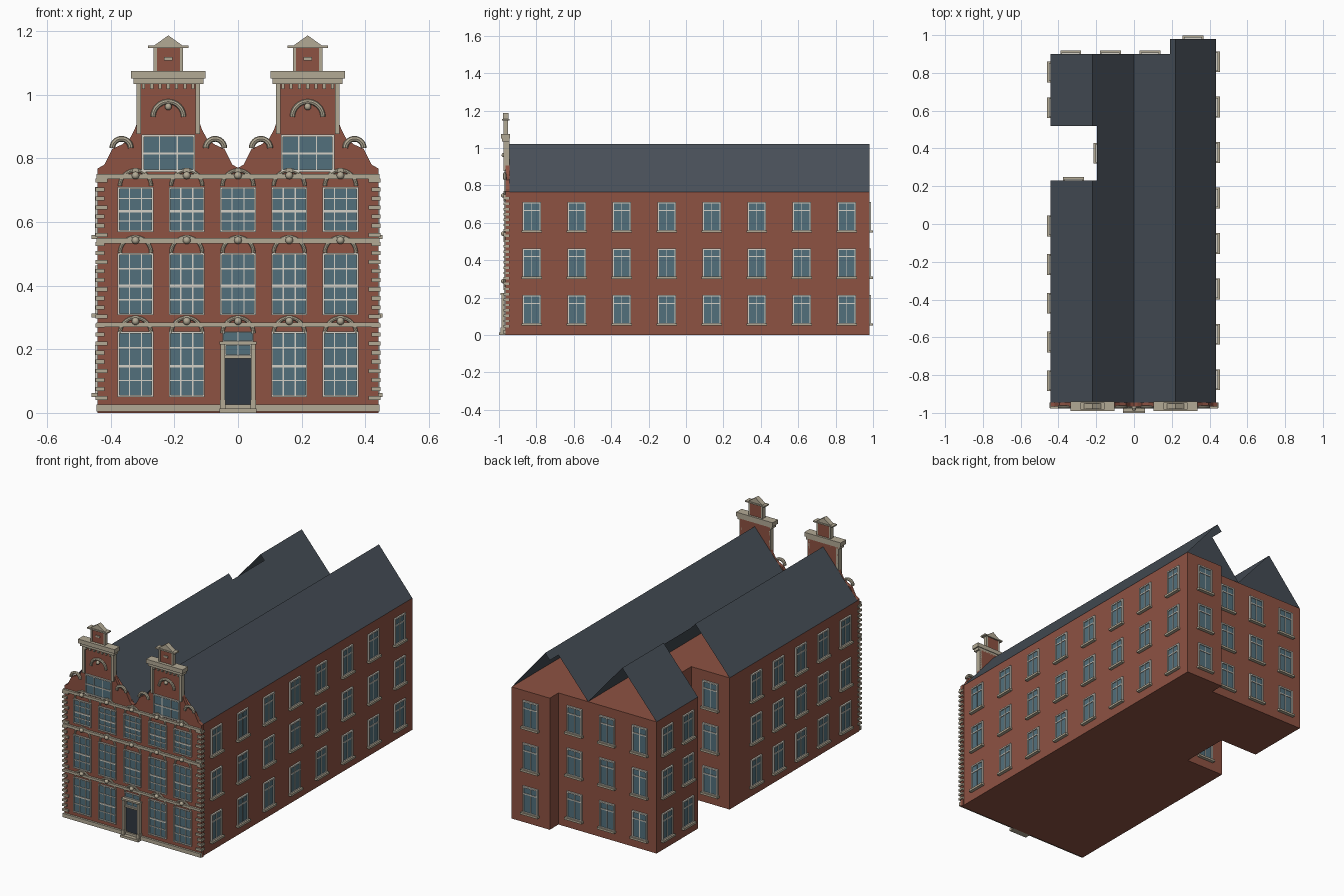
import bpy, bmesh
from math import pi, sin, cos
from mathutils import Matrix, Vector

if "Cube" in bpy.data.objects:
    bpy.data.objects.remove(bpy.data.objects["Cube"])

COLORS = {
    "brick": (0.27, 0.085, 0.055), "slate": (0.065, 0.08, 0.10), "stone": (0.45, 0.40, 0.30),
    "frame": (0.66, 0.64, 0.57), "glass": (0.085, 0.16, 0.20), "door": (0.03, 0.04, 0.055)}
mats = {}
for key, c in COLORS.items():
    mats[key] = bpy.data.materials.new(key)
    mats[key].diffuse_color = (*c, 1)

parts = {}          # part name -> (bmesh, material)
I = Matrix.Identity(4)


def bm_of(name, mat):
    if name not in parts:
        parts[name] = (bmesh.new(), mat)
    return parts[name][0]


def box(name, mat, x0, x1, y0, y1, z0, z1, M=I):
    size = Matrix.Diagonal((x1 - x0, y1 - y0, z1 - z0, 1))
    pos = Matrix.Translation(((x0 + x1) / 2, (y0 + y1) / 2, (z0 + z1) / 2))
    bmesh.ops.create_cube(bm_of(name, mat), size=1, matrix=M @ pos @ size)


def prism(name, mat, pts, axis_vec, origin=lambda a, b: (a, b, 0)):
    bm = bm_of(name, mat)
    f = bm.faces.new([bm.verts.new(origin(*p)) for p in pts])
    ext = bmesh.ops.extrude_face_region(bm, geom=[f], use_keep_orig=True)
    vs = [g for g in ext["geom"] if isinstance(g, bmesh.types.BMVert)]
    bmesh.ops.translate(bm, verts=vs, vec=axis_vec)
    bmesh.ops.recalc_face_normals(bm, faces=bm.faces)


def front_prism(name, mat, pts, y0, y1):
    prism(name, mat, pts, (0, y1 - y0, 0), lambda a, b: (a, y0, b))


def ball(name, x, y, z, r):
    bmesh.ops.create_uvsphere(bm_of(name, "stone"), u_segments=12, v_segments=8, radius=r,
                              matrix=Matrix.Translation((x, y, z)))


def window(name, w, z0, z1, M, cols, rows, sill=0.0, f=0.008):
    """Frame, glass and glazing bars; rows holds (fraction, half thickness)."""
    fr, h, d = name + "_frames", w / 2, -0.009
    box(name + "_glass", "glass", -h + f, h - f, -0.003, 0.002, z0 + f, z1 - f, M)
    for s in (-1, 1):
        a, b = sorted((s * h, s * (h - f)))
        box(fr, "frame", a, b, d, 0.002, z0, z1, M)
    for a in (z0, z1 - f):
        box(fr, "frame", -h + f, h - f, d, 0.002, a, a + f, M)
    for i in range(1, cols):
        x = -h + w * i / cols
        box(fr, "frame", x - 0.002, x + 0.002, -0.006, 0, z0 + f, z1 - f, M)
    for t, k in rows:
        z = z0 + (z1 - z0) * t
        box(fr, "frame", -h + f, h - f, -0.007, 0, z - k, z + k, M)
    if sill:
        box(name + "_sills", "stone", -0.055, 0.055, -sill, 0, z0 - 0.006, z0 + 0.006, M)


def arcs(name, items, depth):
    """Half-round mouldings: items are (x, y, z, radius)."""
    cu = bpy.data.curves.new(name, "CURVE")
    cu.dimensions, cu.bevel_depth, cu.bevel_resolution, cu.use_fill_caps = "3D", depth, 2, True
    for x, y, z, r in items:
        sp = cu.splines.new("POLY")
        sp.points.add(16)
        for i, p in enumerate(sp.points):
            a = pi * i / 16
            p.co = (x + r * cos(a), y, z + r * sin(a), 1)
    ob = bpy.data.objects.new(name, cu)
    bpy.context.collection.objects.link(ob)
    cu.materials.append(mats["stone"])
    bpy.ops.object.select_all(action="DESELECT")
    ob.select_set(True)
    bpy.context.view_layer.objects.active = ob
    bpy.ops.object.convert(target="MESH")
    bpy.ops.object.shade_smooth_by_angle()


L, R, YF, YB, EAVE, RIDGE = -0.441, 0.435, -0.945, 0.90, 0.765, 1.02

# Brick body on its stepped, notched footprint
prism("walls", "brick", [(L, YF), (R, YF), (R, 0.98), (0.19, 0.98), (0.19, YB), (L, YB),
                         (L, 0.52), (-0.195, 0.52), (-0.195, 0.23), (L, 0.23)], (0, 0, EAVE))

# Open-ended double pitched roof, one sheet per slope piece
def roof_z(x):
    d = abs(abs(x) - 0.22)
    return RIDGE - d * (RIDGE - EAVE) / 0.22 if d < 0.21 else EAVE

for x0, x1, y0, y1 in [(L, -0.22, YF, 0.23), (-0.22, -0.195, YF, 0.23), (L, -0.22, 0.52, YB),
                       (-0.22, -0.195, 0.52, YB), (-0.195, 0, YF, YB), (0, 0.19, YF, YB),
                       (0.19, 0.22, YF, 0.98), (0.22, R, YF, 0.98)]:
    bm = bm_of("roof", "slate")
    bm.faces.new([bm.verts.new((x, y, roof_z(x))) for x, y in
                  ((x0, y0), (x1, y0), (x1, y1), (x0, y1))])

# Side and rear windows: (x, y, turn about z)
spots = [(R, YF + 0.2406 * (i + 0.5), pi / 2) for i in range(8)]
spots += [(L, -0.83 + 0.205 * i, -pi / 2) for i in range(5)]
spots += [(L, y, -pi / 2) for y in (0.615, 0.805)] + [(-0.195, 0.375, -pi / 2)]
spots += [(x, YB, pi) for x in (-0.335, -0.125, 0.085)] + [(0.312, 0.98, pi), (-0.32, 0.23, pi)]
for x, y, a in spots:
    M = Matrix.Translation((x, y, 0)) @ Matrix.Rotation(a, 4, "Z")
    for z0 in (0.056, 0.306, 0.553):
        window("side_window", 0.097, z0, z0 + 0.157, M, 2, [(0.72, 0.003)], sill=0.019)

# Street facade with two curved neck gables
F = -0.965
half = [(-0.395, 0.83), (-0.365, 0.843), (-0.34, 0.862), (-0.325, 0.89), (-0.316, 0.915), (-0.316, 1.04)]
half = [(-0.441, 0.768), (-0.42, 0.78)] + half
gable = half + [(-0.438 - x, z) for x, z in half[:0:-1]] + [(0, 0.77)]
outline = [(-0.441, 0)] + gable + [(-x, z) for x, z in gable[-2::-1]] + [(0.441, 0)]
front_prism("facade", "brick", outline, F, YF)

# String courses and plinth
for z0, z1 in ((0.005, 0.027), (0.27, 0.284), (0.533, 0.549), (0.735, 0.75)):
    box("string_courses", "stone", -0.444, 0.444, F - 0.012, F, z0, z1)

# Corner quoins, every third one longer
for s in (-1, 1):
    for i in range(25):
        z = 0.04 + i * 0.0285
        a, b = sorted((s * (0.41 if i % 3 == 0 else 0.42), s * 0.448))
        box("quoins", "stone", a, b, F - 0.01, YF, z, z + 0.013)

# Facade windows with arches and keystones; the door takes the ground-floor centre
COLS = [-0.322, -0.161, 0, 0.161, 0.322]
tall = [(0.25, 0.002), (0.47, 0.004), (0.75, 0.002)]
arch_items = []
for z0, z1, zc, zk in ((0.05, 0.256, 0.25, 0.288), (0.307, 0.502, 0.503, 0.542), (0.568, 0.709, 0.713, 0.746)):
    for x in COLS:
        if x or z0 > 0.1:
            window("front_window", 0.113, z0, z1, Matrix.Translation((x, F, 0)), 3, tall, f=0.006)
        arch_items.append((x, F - 0.004, zc, 0.049))
        ball("keystones", x, F - 0.012, zk, 0.012)
        box("arch_blocks", "stone", x - 0.008, x + 0.008, F - 0.012, F, zc + 0.043, zc + 0.056)
arcs("window_arches", arch_items, 0.006)

# Entrance: step, pilasters, lintel, door leaf, fanlights
box("door_step", "stone", -0.058, 0.058, -1.0, F, 0, 0.014)
for s in (-1, 1):
    a, b = sorted((s * 0.041, s * 0.055))
    box("door_pilasters", "stone", a, b, F - 0.022, F, 0.014, 0.215)
    a, b = sorted((s * 0.039, s * 0.057))
    box("door_pilasters", "stone", a, b, F - 0.026, F, 0.014, 0.04)
box("door_lintel", "stone", -0.058, 0.058, F - 0.028, F, 0.215, 0.224)
box("door_lintel", "stone", -0.041, 0.041, F - 0.014, F, 0.171, 0.18)
box("door_leaf", "door", -0.041, 0.041, F - 0.004, F, 0.014, 0.171)
door_M = Matrix.Translation((0, F, 0))
window("fanlight", 0.082, 0.18, 0.215, door_M, 2, [], f=0.004)
window("fanlight", 0.098, 0.224, 0.256, door_M, 2, [], f=0.004)

# Gable tops, repeated left and right
volutes, neck_arches = [], []
for c in (-0.219, 0.219):
    T = Matrix.Translation((c, 0, 0))
    window("gable_window", 0.168, 0.757, 0.874, Matrix.Translation((c, F, 0)), 3, [(0.5, 0.003)], f=0.007)
    neck_arches.append((c, F - 0.004, 0.93, 0.048))
    ball("keystones", c, F - 0.01, 0.962, 0.011)
    box("neck_cornice", "stone", -0.11, 0.11, F - 0.018, YF, 1.034, 1.05, T)
    box("neck_cornice", "stone", -0.117, 0.117, F - 0.025, YF + 0.004, 1.05, 1.074, T)
    for i in range(7):
        x = -0.078 + i * 0.026
        box("dentils", "stone", x - 0.005, x + 0.005, F - 0.012, F, 1.018, 1.034, T)
    box("attic", "brick", -0.044, 0.044, F - 0.007, YF - 0.008, 1.074, 1.146, T)
    box("attic_plaque", "stone", -0.013, 0.013, F - 0.012, F, 1.108, 1.118, T)
    for s in (-1, 1):
        a, b = sorted((s * 0.085, s * 0.1))
        box("neck_strips", "stone", a, b, F - 0.01, YF, 0.876, 1.034, T)
        a, b = sorted((s * 0.036, s * 0.046))
        box("attic_strips", "stone", a, b, F - 0.011, YF - 0.006, 1.074, 1.146, T)
        volutes.append((c + s * 0.147, F - 0.004, 0.832, 0.029))
    box("pediment", "stone", -0.063, 0.063, F - 0.018, YF, 1.146, 1.154, T)
    front_prism("pediment", "stone", [(c - 0.045, 1.154), (c + 0.045, 1.154), (c, 1.186)], F - 0.014, YF - 0.004)
arcs("volutes", volutes, 0.009)
arcs("neck_arches", neck_arches, 0.008)

# Turn the collected geometry into objects
for name, (bm, mat) in parts.items():
    me = bpy.data.meshes.new(name)
    if name == "keystones":
        for f in bm.faces:
            f.smooth = True
    bm.to_mesh(me)
    bm.free()
    me.materials.append(mats[mat])
    bpy.context.collection.objects.link(bpy.data.objects.new(name, me))

for m in bpy.data.materials:
    if m.users and not m.is_grease_pencil:
        m.use_nodes = True
        m.node_tree.nodes["Principled BSDF"].inputs["Base Color"].default_value = m.diffuse_color
